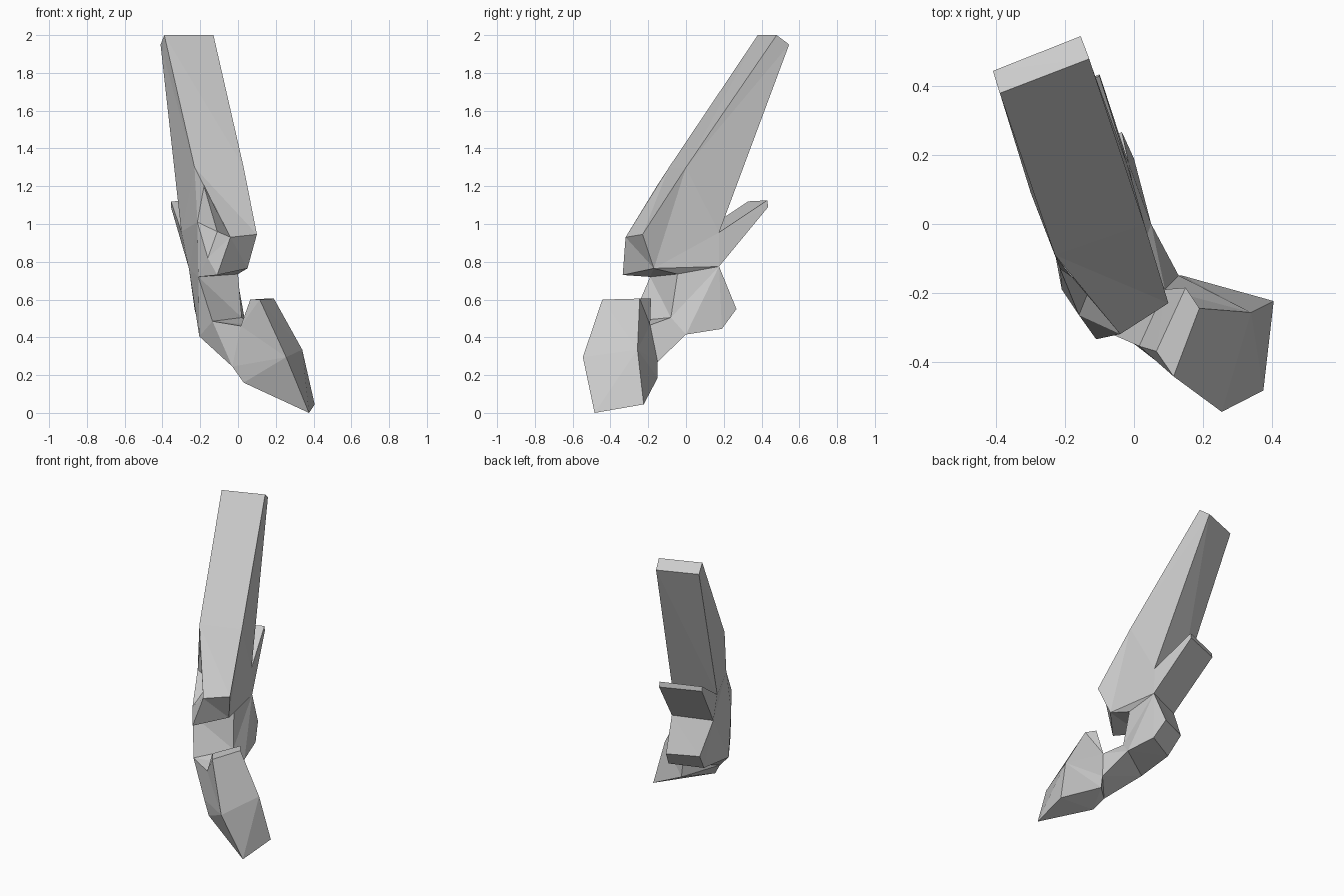
import bpy
import bmesh

default_cube = bpy.data.objects.get("Cube")
if default_cube:
    bpy.data.objects.remove(default_cube, do_unlink=True)

grey = bpy.data.materials.new("plain grey")
grey.use_nodes = True
grey.diffuse_color = (0.6, 0.6, 0.6, 1)
shader = grey.node_tree.nodes["Principled BSDF"]
shader.inputs["Base Color"].default_value = grey.diffuse_color
shader.inputs["Roughness"].default_value = 0.8

# Outline stations, each a (+x side, -x side) pair of corners
stations = {
    "tip_front": ((-.13, .48, 2), (-.39, .38, 2)),
    "blade_bend": ((.03, 0, 1.3), (-.23, -.09, 1.3)),
    "blade_nose": ((.1, -.23, .945), (-.04, -.32, .93)),
    "blade_chin": ((.05, -.17, .765), (-.11, -.335, .73)),
    "notch_top": ((0, -.045, .735), (-.21, -.19, .72)),
    "notch_base": ((.02, -.08, .505), (-.135, -.29, .485)),
    "valley": ((.09, -.19, .465), (.015, -.355, .46)),
    "claw_top_back": ((.15, -.185, .605), (.065, -.37, .6)),
    "claw_top_front": ((.19, -.245, .605), (.115, -.443, .6)),
    "claw_bend": ((.34, -.257, .335), (.255, -.546, .295)),
    "claw_tip": ((.406, -.224, .045), (.376, -.484, 0)),
    "claw_under": ((.14, -.15, .185), (.03, -.36, .16)),
    "wrist_under": ((.13, -.15, .27), (-.03, -.325, .245)),
    "neck_under": ((.05, 0, .415), (-.205, -.17, .405)),
    "heel_under": ((0, .19, .445), (-.2, .09, .43)),
    "heel_back": ((-.035, .267, .55), (-.23, .18, .55)),
    "waist": ((-.015, .175, .775), (-.26, .075, .765)),
    "spur_low": ((-.1, .435, 1.09), (-.355, .335, 1.09)),
    "spur_high": ((-.1, .43, 1.125), (-.355, .33, 1.12)),
    "blade_heel": ((-.02, .175, .955), (-.3, .09, .96)),
    "tip_back": ((-.155, .546, 1.95), (-.41, .445, 1.95)),
}
order = list(stations)


def build_part(name, outer, patches, left_patches=None, extra=None):
    """Skin one section: outer rim strips plus a flat patch on each side."""
    points = {}
    for key, (right, left) in stations.items():
        points[key, "R"] = right
        points[key, "L"] = left
    for key, co in (extra or {}).items():
        points[key, "L"] = co
    bm = bmesh.new()
    made = {}

    def corner(key, side):
        if (key, side) not in made:
            made[key, side] = bm.verts.new(points[key, side])
        return made[key, side]

    # Rim faces between neighbouring stations
    for first in outer:
        second = order[(order.index(first) + 1) % len(order)]
        bm.faces.new([corner(first, "R"), corner(first, "L"),
                      corner(second, "L"), corner(second, "R")])
    # Side faces
    for patch in patches:
        bm.faces.new([corner(key, "R") for key in patch])
    for patch in left_patches or patches:
        bm.faces.new([corner(key, "L") for key in reversed(patch)])
    bmesh.ops.triangulate(bm, faces=bm.faces[:])
    mesh = bpy.data.meshes.new(name)
    bm.to_mesh(mesh)
    bm.free()
    mesh.materials.append(grey)
    obj = bpy.data.objects.new(name, mesh)
    bpy.context.collection.objects.link(obj)
    return obj


# Long upper blade, with a small dent in its -x side
dent = {
    "dent_top": (-.18, -.155, 1.2),
    "dent_back": (-.215, -.13, 1.01),
    "dent_low": (-.16, -.265, .82),
    "dent_deep": (-.11, -.14, .96),
}
build_part(
    "blade",
    ["tip_back", "tip_front", "blade_bend", "blade_nose", "blade_chin",
     "blade_heel"],
    [["tip_front", "blade_bend", "blade_heel", "tip_back"],
     ["blade_bend", "blade_nose", "blade_chin", "notch_top", "waist",
      "blade_heel"]],
    [["tip_front", "blade_bend", "blade_heel", "tip_back"],
     ["blade_bend", "dent_top", "dent_back", "blade_heel"],
     ["dent_back", "dent_low", "notch_top", "waist", "blade_heel"],
     ["dent_low", "blade_chin", "notch_top"],
     ["dent_top", "dent_deep", "dent_back"],
     ["dent_back", "dent_deep", "dent_low"],
     ["dent_deep", "blade_nose", "blade_chin", "dent_low"],
     ["dent_top", "blade_nose", "dent_deep"]],
    dent)

# Pointed spur behind the blade
build_part("rear_spur", ["waist", "spur_low", "spur_high"],
           [["waist", "spur_low", "spur_high", "blade_heel"]])

# Neck joining the blade to the claw
build_part("neck", ["notch_top", "notch_base", "wrist_under"],
           [["notch_top", "notch_base", "neck_under", "waist"],
            ["notch_base", "valley", "wrist_under", "neck_under"]])

# Heel bulging out at the back
build_part("heel", ["neck_under", "heel_under", "heel_back"],
           [["neck_under", "heel_under", "heel_back", "waist"]])

# Forward claw at the bottom
build_part("claw",
           ["valley", "claw_top_back", "claw_top_front", "claw_bend",
            "claw_tip", "claw_under"],
           [["valley", "claw_top_back", "claw_top_front", "claw_bend"],
            ["valley", "claw_bend", "claw_under", "wrist_under"],
            ["claw_bend", "claw_tip", "claw_under"]])
